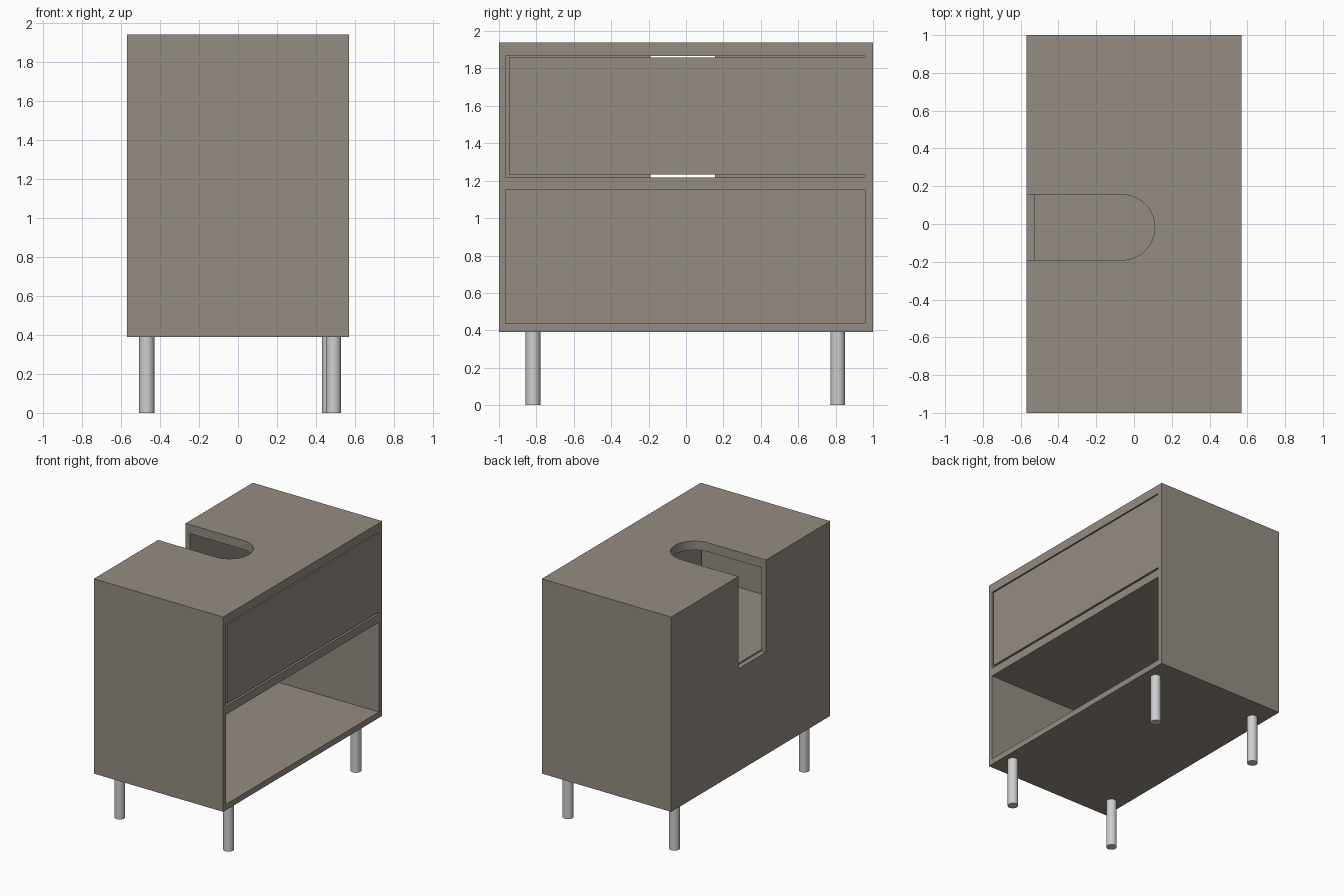
import bpy, bmesh, math

if "Cube" in bpy.data.objects:
    bpy.data.objects.remove(bpy.data.objects["Cube"])


def material(name, rgb):
    m = bpy.data.materials.new(name)
    m.diffuse_color = (*rgb, 1)
    m.use_nodes = True
    m.node_tree.nodes["Principled BSDF"].inputs["Base Color"].default_value = m.diffuse_color
    return m


taupe = material("taupe lacquer", (0.30, 0.265, 0.23))
steel = material("light grey metal", (0.62, 0.62, 0.62))


def prism(name, outline, z0, z1, mat):
    """Extrude a counter-clockwise xy outline from z0 to z1."""
    bm = bmesh.new()
    face = bm.faces.new([bm.verts.new((x, y, z0)) for x, y in outline])
    up = bmesh.ops.extrude_face_region(bm, geom=[face])["geom"]
    bmesh.ops.translate(bm, vec=(0, 0, z1 - z0),
                        verts=[v for v in up if isinstance(v, bmesh.types.BMVert)])
    bmesh.ops.recalc_face_normals(bm, faces=bm.faces)
    me = bpy.data.meshes.new(name)
    bm.to_mesh(me)
    bm.free()
    me.materials.append(mat)
    ob = bpy.data.objects.new(name, me)
    bpy.context.collection.objects.link(ob)
    return ob


def box(name, x0, x1, y0, y1, z0, z1, mat=taupe):
    return prism(name, [(x0, y0), (x1, y0), (x1, y1), (x0, y1)], z0, z1, mat)


def cut(ob, cutter):
    mod = ob.modifiers.new("cut", "BOOLEAN")
    mod.operation, mod.solver, mod.object = "DIFFERENCE", "EXACT", cutter
    bpy.context.view_layer.objects.active = ob
    bpy.ops.object.modifier_apply(modifier=mod.name)
    bpy.data.objects.remove(cutter)


# Cabinet carcass with two open compartments on the +x side
W = 0.57
body = box("cabinet_body", -W, W, -1, 1, 0.39, 1.94)
cut(body, box("lower_space", -0.53, 0.7, -0.965, 0.957, 0.437, 1.15))
cut(body, box("upper_space", -0.53, 0.7, -0.965, 0.957, 1.217, 1.868))

# Plumbing slot: rounded notch in the top, straight notch in the back
yc, r, xc = -0.018, 0.173, -0.063
arc = [(xc + r * math.cos(a), yc + r * math.sin(a))
       for a in (math.radians(-90 + 180 * i / 24) for i in range(25))]
cut(body, prism("top_slot", [(-0.7, yc - r)] + arc + [(-0.7, yc + r)], 1.4, 2.1, taupe))
cut(body, box("back_slot", -0.7, -0.53, yc - r, yc + r, 1.205, 2.1))

# Drawer front, flush with the carcass and with thin gaps around it
box("drawer_front", 0.527, W, -0.946, 0.957, 1.232, 1.858)

# Four round legs
for name, x, y in (("front_left_leg", -0.468, -0.818), ("front_right_leg", 0.49, -0.818),
                   ("back_left_leg", -0.468, 0.812), ("back_right_leg", 0.47, 0.812)):
    bpy.ops.mesh.primitive_cylinder_add(vertices=32, radius=0.039, depth=0.39,
                                        location=(x, y, 0.195))
    leg = bpy.context.object
    leg.name = name
    leg.data.materials.append(steel)
    bpy.ops.object.shade_smooth_by_angle(angle=math.radians(40))
